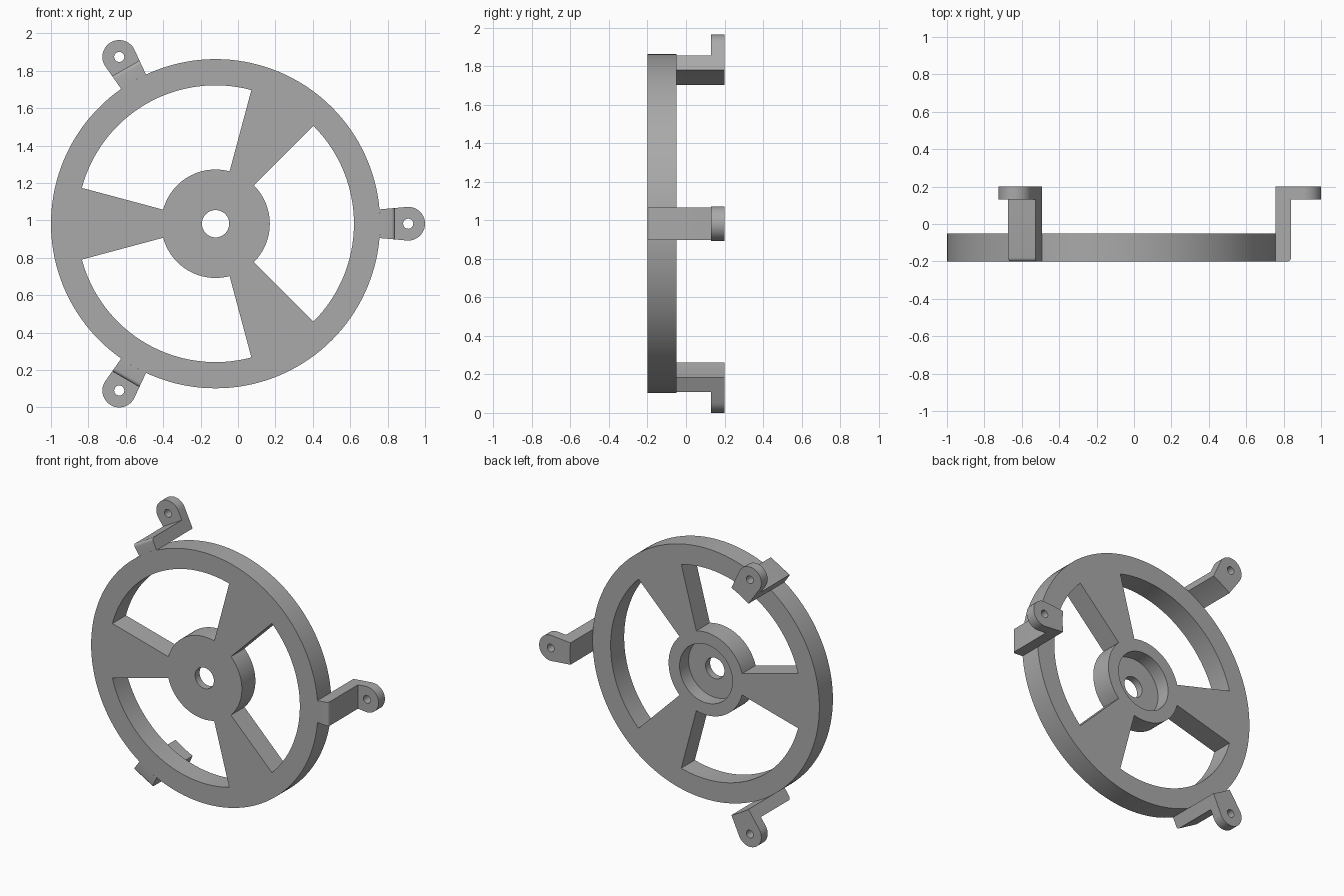
import bpy, bmesh, math
from mathutils import Matrix

cube = bpy.data.objects.get("Cube")
if cube:
    bpy.data.objects.remove(cube, do_unlink=True)

CENTRE_X, CENTRE_Z = -0.12, 0.982
FRONT, BACK = -0.2, 0.2
RIM_R, RIM_BACK = 0.88, -0.05
WALL_R = 0.96                      # outer face of the leg walls
HALF = math.radians(5)             # half angle covered by a leg

grey = bpy.data.materials.new("plain grey")
grey.use_nodes = True
colour = (0.4, 0.4, 0.4, 1)
grey.diffuse_color = colour
grey.node_tree.nodes["Principled BSDF"].inputs["Base Color"].default_value = colour


def arc(r, a0, a1, n, cx=0):
    """Points along an arc, angles in degrees."""
    angles = [math.radians(a0 + (a1 - a0) * i / n) for i in range(n + 1)]
    return [(cx + r * math.cos(a), r * math.sin(a)) for a in angles]


def circle(r, n=96, cx=0):
    return arc(r, 0, 360, n, cx)[:-1]


def plate_mesh(name, loops, y0, y1):
    """Extruded outline with holes, local z pointing to the front."""
    curve = bpy.data.curves.new(name, 'CURVE')
    curve.dimensions = '2D'
    curve.fill_mode = 'BOTH'
    curve.extrude = (y1 - y0) / 2
    for loop in loops:
        spline = curve.splines.new('POLY')
        spline.points.add(len(loop) - 1)
        for point, (u, v) in zip(spline.points, loop):
            point.co = (u, v, 0, 1)
        spline.use_cyclic_u = True
    temp = bpy.data.objects.new(name, curve)
    bpy.context.collection.objects.link(temp)
    deps = bpy.context.evaluated_depsgraph_get()
    mesh = bpy.data.meshes.new_from_object(temp.evaluated_get(deps))
    bpy.data.objects.remove(temp, do_unlink=True)
    bpy.data.curves.remove(curve)
    bm = bmesh.new()
    bm.from_mesh(mesh)
    bmesh.ops.remove_doubles(bm, verts=bm.verts, dist=0.0002)
    bmesh.ops.recalc_face_normals(bm, faces=bm.faces)
    bmesh.ops.translate(bm, verts=bm.verts, vec=(0, 0, -(y0 + y1) / 2))
    bm.to_mesh(mesh)
    bm.free()
    mesh.materials.clear()
    mesh.materials.append(grey)
    return mesh


def place(name, mesh, angle=0):
    """Stand a part upright, turned about the wheel axis."""
    obj = bpy.data.objects.new(name, mesh)
    bpy.context.collection.objects.link(obj)
    obj.matrix_world = (Matrix.Translation((CENTRE_X, 0, CENTRE_Z))
                        @ Matrix.Rotation(math.pi / 2, 4, 'X')
                        @ Matrix.Rotation(math.radians(angle), 4, 'Z'))
    bpy.ops.object.select_all(action='DESELECT')
    obj.select_set(True)
    bpy.context.view_layer.objects.active = obj
    bpy.ops.object.shade_smooth_by_angle(angle=math.radians(30))
    return obj


# Rim, spokes and hub wall in one plate with three windows
windows = [arc(0.74, a - 45, a + 45, 32) + arc(0.29, a + 45, a - 45, 24)
           for a in (0, 120, 240)]
place("wheel", plate_mesh("wheel", [circle(RIM_R, 144), circle(0.205)] + windows,
                          FRONT, RIM_BACK))

# Thin hub floor with the shaft hole
place("hub_floor", plate_mesh("hub_floor", [circle(0.205), circle(0.073, 48)],
                              FRONT, FRONT + 0.05))

# Leg wall, curved against the rim and rounded at its front outer edge
edge = WALL_R * math.tan(HALF)
wall = plate_mesh("leg", [arc(RIM_R, -5, 5, 6) + [(WALL_R, edge), (WALL_R, -edge)]],
                  FRONT, BACK)
bm = bmesh.new()
bm.from_mesh(wall)
bmesh.ops.dissolve_limit(bm, angle_limit=0.01, verts=bm.verts, edges=bm.edges)
corner = [e for e in bm.edges
          if all(v.co.x > WALL_R - 0.001 and v.co.z > -FRONT - 0.001 for v in e.verts)]
bmesh.ops.bevel(bm, geom=corner, offset=0.02, segments=5, profile=0.5,
                affect='EDGES')
bm.to_mesh(wall)
bm.free()

# Round mounting ear with a screw hole
ear = plate_mesh("ear", [[(WALL_R, -edge)] + arc(0.09, -95, 95, 32, 1.03) + [(WALL_R, edge)],
                         circle(0.027, 32, 1.03)], 0.13, BACK)

for side, angle in (("left", 0), ("upper", 120), ("lower", 240)):
    place(side + "_leg", wall.copy(), angle)
    place(side + "_mounting_ear", ear.copy(), angle)
